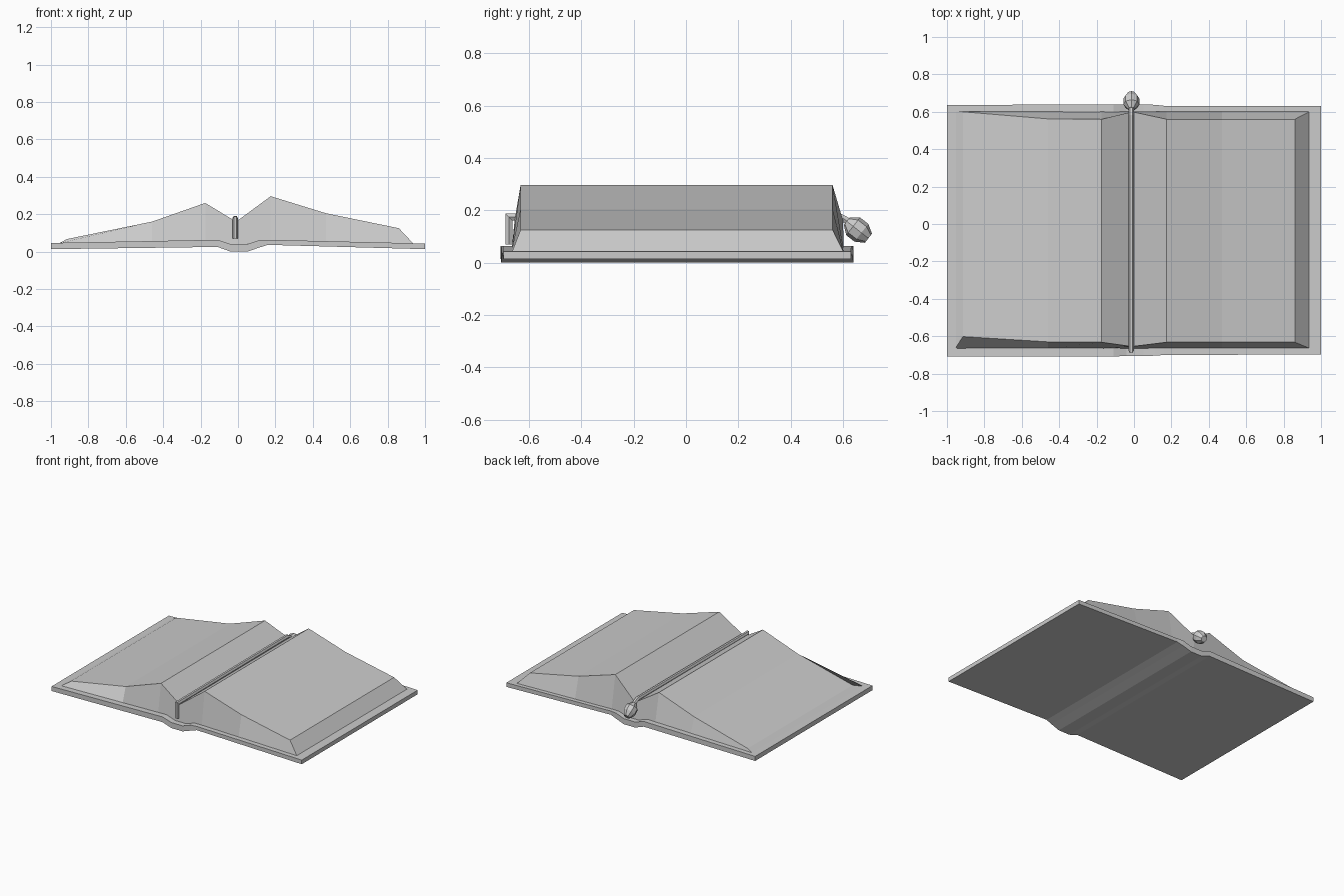
import bpy, bmesh, math
from mathutils import Vector

if "Cube" in bpy.data.objects:
    bpy.data.objects.remove(bpy.data.objects["Cube"])


def loft(name, rings):
    """Bridge equal-sized closed rings into a capped flat-shaded solid."""
    bm = bmesh.new()
    vs = [[bm.verts.new(p) for p in r] for r in rings]
    n = len(rings[0])
    for a, b in zip(vs, vs[1:]):
        for i in range(n):
            j = (i + 1) % n
            bm.faces.new((a[i], a[j], b[j], b[i]))
    bm.faces.new(vs[0])
    bm.faces.new(vs[-1])
    bmesh.ops.recalc_face_normals(bm, faces=bm.faces)
    me = bpy.data.meshes.new(name)
    bm.to_mesh(me)
    bm.free()
    ob = bpy.data.objects.new(name, me)
    bpy.context.collection.objects.link(ob)
    return ob


def sweep(name, x, path, sides):
    """Round tube along (y, z, radius) points in the plane of constant x."""
    pts = [Vector((x, y, z)) for y, z, _ in path]
    rings = []
    for i, p in enumerate(pts):
        d_in = (p - pts[i - 1]).normalized() if i else None
        d_out = (pts[i + 1] - p).normalized() if i < len(pts) - 1 else None
        t = ((d_in or d_out) + (d_out or d_in)).normalized()
        side = Vector((1, 0, 0))
        up = side.cross(t)
        stretch = 1 / max(0.6, t.dot(d_in or d_out))
        r = path[i][2]
        rings.append([p + side * r * math.cos(a) + up * r * stretch * math.sin(a)
                      for a in (2 * math.pi * k / sides for k in range(sides))])
    return loft(name, rings)


# Cover with rounded spine: x, bottom z, top z, front y, back y
cover = [(-1, .013, .046, -.708, .636), (-.11, .025, .063, -.708, .640),
         (-.04, .0, .040, -.706, .640), (.05, .0, .040, -.706, .640),
         (.115, .022, .062, -.704, .637), (.16, .036, .063, -.700, .632),
         (1, .013, .043, -.698, .630)]
loft("cover", [[(x, f, lo), (x, f, hi), (x, b, hi), (x, b, lo)]
               for x, lo, hi, f, b in cover])

# Page block: base x, base z, top x, top z, top front y, top back y
pages = [(-.955, .045, -.915, .067, -.602, .600), (-.46, .052, -.46, .160, -.630, .562),
         (-.175, .055, -.175, .260, -.632, .560), (-.01, .035, -.01, .160, -.655, .600),
         (.175, .055, .175, .296, -.632, .560), (.47, .050, .47, .205, -.632, .560),
         (.94, .040, .86, .125, -.632, .560)]
loft("pages", [[(bx, -.665, bz), (tx, f, tz), (tx, b, tz), (bx, .602, bz)]
               for bx, bz, tx, tz, f, b in pages])

# Bookmark cord lying in the gutter
r = .015
sweep("bookmark_cord", -.015, [(-.676, .07, r), (-.676, .174, r), (.58, .178, r),
                               (.605, .166, r), (.635, .145, r)], 6)

# Faceted bead on the end of the cord
bead = [(-.053, .018), (-.022, .043), (.018, .043), (.052, .022)]
c, s = math.cos(math.radians(-38)), math.sin(math.radians(-38))
sweep("bookmark_bead", -.014, [(.656 + t * c, .125 + t * s, q) for t, q in bead], 8)
